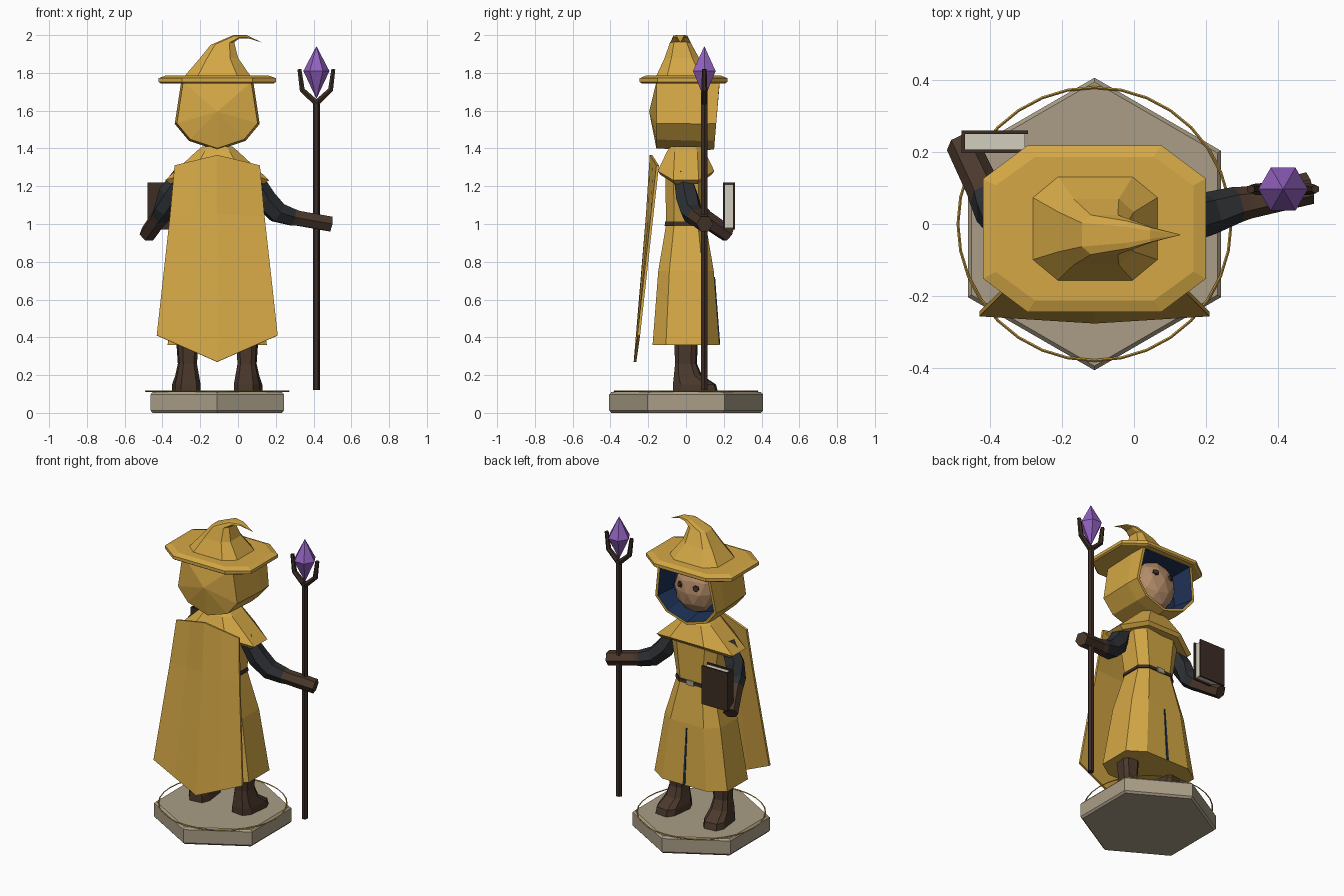
import bpy, bmesh
from math import sin, cos, pi
from mathutils import Vector

if "Cube" in bpy.data.objects:
    bpy.data.objects.remove(bpy.data.objects["Cube"])

CENTRE_X = -0.11  # body axis; every part is laid out relative to it


def material(name, *rgb):
    mat = bpy.data.materials.new(name)
    mat.use_nodes = True
    mat.diffuse_color = (*rgb, 1)
    mat.node_tree.nodes["Principled BSDF"].inputs["Base Color"].default_value = (*rgb, 1)
    return mat


YELLOW = material("yellow cloth", .66, .39, .06)
STONE = material("pale stone", .4, .34, .24)
PURPLE = material("purple crystal", .29, .12, .53)
WOOD = material("dark wood", .045, .026, .018)
LEATHER = material("brown leather", .07, .04, .025)
GREY = material("charcoal cloth", .026, .029, .033)
NAVY = material("navy cloth", .012, .03, .09)
SKIN = material("skin", .45, .26, .14)
PAPER = material("paper", .65, .62, .52)


def finish(name, bm, *mats):
    bmesh.ops.remove_doubles(bm, verts=bm.verts, dist=1e-5)
    bmesh.ops.recalc_face_normals(bm, faces=bm.faces)
    mesh = bpy.data.meshes.new(name)
    bm.to_mesh(mesh)
    bm.free()
    for mat in mats:
        mesh.materials.append(mat)
    obj = bpy.data.objects.new(name, mesh)
    obj.location.x = CENTRE_X
    bpy.context.collection.objects.link(obj)
    return obj


def loft(name, rings, *mats, split=None):
    """Skin closed rings of equal length; spans from index split on use the second material."""
    bm = bmesh.new()
    rows = [[bm.verts.new(p) for p in ring] for ring in rings]
    for i, (low, high) in enumerate(zip(rows, rows[1:])):
        for j in range(len(low)):
            k = j - 1
            face = bm.faces.new((low[k], low[j], high[j], high[k]))
            face.material_index = int(split is not None and i >= split)
    for row, index in ((rows[0], 0), (rows[-1], len(mats) - 1)):
        bm.faces.new(row).material_index = index
    bmesh.ops.dissolve_degenerate(bm, dist=1e-5, edges=bm.edges)
    return finish(name, bm, *mats)


def slanted(a, b, half_depth, y=0, cut=.4):
    """Cut-corner rectangle whose long axis runs from a to b, both (x, z)."""
    inner = 1 - cut
    shape = [(1, inner), (inner, 1), (-inner, 1), (-1, inner),
             (-1, -inner), (-inner, -1), (inner, -1), (1, -inner)]
    mid, half = (Vector(a) + Vector(b)) / 2, (Vector(b) - Vector(a)) / 2
    return [(mid.x + u * half.x, y + v * half_depth, mid.y + u * half.y) for u, v in shape]


def level(z, half_width, half_depth, y=0, cut=.4):
    return slanted((-half_width, z), (half_width, z), half_depth, y, cut)


def tube(name, path, radii, *mats, sides=6, phase=0, split=None):
    points = [Vector(p) for p in path]
    rings = []
    for i, point in enumerate(points):
        along = points[min(i + 1, len(points) - 1)] - points[max(i - 1, 0)]
        turn = along.to_track_quat('Z', 'Y')
        angles = [phase + 2 * pi * k / sides for k in range(sides)]
        rings.append([point + turn @ Vector((cos(t), sin(t), 0)) * radii[i] for t in angles])
    return loft(name, rings, *mats, split=split)


def box(name, x, y, z, mat):
    corners = [(x[0], y[0]), (x[1], y[0]), (x[1], y[1]), (x[0], y[1])]
    return loft(name, [[(*c, h) for c in corners] for h in z], mat)


# Plinth with a thin hoop on top
tube("plinth", [(0, 0, h) for h in (0, .012, .098, .11)], (.395, .407, .407, .395), STONE, phase=pi / 2)
bpy.ops.mesh.primitive_torus_add(major_radius=.38, minor_radius=.004, major_segments=32,
                                 minor_segments=4, location=(CENTRE_X, 0, .115))
hoop = bpy.context.object
hoop.name = "hoop"
hoop.data.materials.append(YELLOW)

# Boots
for side, word in ((1, "left"), (-1, "right")):
    boot = loft(word + "_boot", [
        level(.11, .068, .115, .05), level(.15, .068, .11, .045), level(.2, .058, .07, .01),
        level(.26, .047, .055), level(.42, .058, .06)], LEATHER)
    boot.location.x += side * .158
    boot.rotation_euler.z = -side * .12

# Robe, belt and front slit
loft("robe", [level(.36, .263, .177), level(.75, .2, .147), level(1, .13, .105),
              level(1.25, .17, .11), level(1.38, .1, .08)], YELLOW)
loft("belt", [level(.99, .14, .113), level(1.012, .136, .111)], WOOD)
box("buckle", (-.025, .025), (.11, .118), (.985, 1.017), STONE)
loft("front_slit", [[(x * w, y + d, z) for x, d in ((-1, -.004), (1, -.004), (1, .004), (-1, .004))]
                    for z, y, w in ((.362, .177, .008), (.72, .15, .004))], NAVY)

# Shoulder mantle, its lower rim dipping at the sides
rim = [(x, y, 1.32 - .32 * abs(x)) for x, y, _ in level(0, .275, .15, cut=.55)]
hem = [(x * .9, y * .9, z - .02) for x, y, z in rim]
loft("mantle", [level(1.41, .08, .08), level(1.385, .11, .1), rim, hem], YELLOW)

# Cape: a bowed sheet ending in a point
cape = bmesh.new()
rows = []
for half, side_z, mid_z, side_y, mid_y in ((.225, 1.31, 1.365, -.15, -.185),
                                           (.25, 1.04, 1.05, -.18, -.205),
                                           (.32, .41, .27, -.25, -.27)):
    rows.append([])
    for t in (-1, -.5, 0, .5, 1):
        bend = abs(t)
        rows[-1].append(cape.verts.new((t * half, mid_y + (side_y - mid_y) * bend,
                                        mid_z + (side_z - mid_z) * bend)))
for low, high in zip(rows, rows[1:]):
    for j in range(len(low) - 1):
        cape.faces.new((low[j], low[j + 1], high[j + 1], high[j]))
sheet = finish("cape", cape, YELLOW)
solid = sheet.modifiers.new("thickness", 'SOLIDIFY')
solid.thickness, solid.offset = .014, 0

# Hood: outer shell, front rim and navy lining
half_profile = [(.19, 1.76), (.225, 1.53), (.15, 1.44), (0, 1.39)]
profile = half_profile + [(-x, z) for x, z in reversed(half_profile[:-1])]
APEX = 1.595


def hood_ring(y, scale, lean=0):
    return [(x * scale, y + lean * (z - APEX), APEX + (z - APEX) * scale) for x, z in profile]


loft("hood", [hood_ring(-.195, .001), hood_ring(-.157, .95), hood_ring(.075, 1),
              hood_ring(.165, .98, .08), hood_ring(.165, .9, .08), hood_ring(.03, .8)],
     YELLOW, NAVY, split=4)

# Face and eyes
ball = bmesh.new()
bmesh.ops.create_icosphere(ball, subdivisions=2, radius=1)
for v in ball.verts:
    v.co = (v.co.x * .14, .055 + v.co.y * .1, 1.6 + v.co.z * .155)
finish("face", ball, SKIN)
for side, word in ((1, "left"), (-1, "right")):
    eye = tube(word + "_eye", [(0, -.008, 0), (0, .006, 0)], (.022, .018), WOOD, sides=6)
    eye.location = (CENTRE_X + side * .058, .139, 1.64)
    eye.rotation_euler = (.2, side * .3, -side * .35)

# Hat: wide brim and a crown bending over to a curled tip
loft("hat_brim", [level(1.745, .3, .222, -.013), level(1.752, .31, .232, -.013),
                  level(1.772, .31, .232, -.013), level(1.785, .275, .2, -.013)], YELLOW)
loft("hat_crown", [
    slanted((-.177, 1.778), (.18, 1.778), .148, -.012),
    slanted((-.1, 1.868), (.11, 1.88), .092, -.022),
    slanted((-.035, 1.948), (.09, 1.963), .055, -.03),
    slanted((.085, 2), (.12, 1.983), .038, -.03),
    slanted((.155, 2), (.165, 1.983), .02, -.03),
    slanted((.237, 1.961), (.238, 1.96), .001, -.03)], YELLOW)

# Arms: charcoal sleeves with leather gloves
tube("left_arm", [(.18, -.02, 1.26), (.25, .01, 1.13), (.32, .03, 1.06), (.4, .055, 1.035),
                  (.43, .06, 1.03), (.6, .1, 1)],
     (.05, .065, .06, .05, .045, .045), GREY, LEATHER, split=3)
tube("right_arm", [(-.18, -.01, 1.27), (-.25, .01, 1.16), (-.28, .04, 1.08), (-.3, .08, 1.045),
                   (-.31, .1, 1.03), (-.37, .225, .945)],
     (.05, .062, .058, .052, .048, .045), GREY, LEATHER, split=3)

# Staff with a forked head and a crystal
SX, SY = .525, .097
tube("staff", [(SX, SY, .12), (SX, SY, 1.66)], (.019, .019), WOOD)
for side, word in ((1, "left"), (-1, "right")):
    tube(word + "_prong", [(SX, SY, 1.64), (SX + side * .075, SY, 1.71), (SX + side * .09, SY, 1.82)],
         (.018, .016, .012), WOOD)
tube("crystal", [(SX, SY, 1.665), (SX, SY, 1.81), (SX, SY, 1.94)], (.001, .069, .001), PURPLE)

# Book
FRONT, BACK, HEIGHT = .26, .197, (.97, 1.22)
box("front_cover", (-.37, -.185), (FRONT - .01, FRONT), HEIGHT, WOOD)
box("back_cover", (-.37, -.185), (BACK, BACK + .01), HEIGHT, WOOD)
box("spine", (-.37, -.36), (BACK, FRONT), HEIGHT, WOOD)
box("pages", (-.36, -.193), (BACK + .01, FRONT - .01), (.98, 1.21), PAPER)
